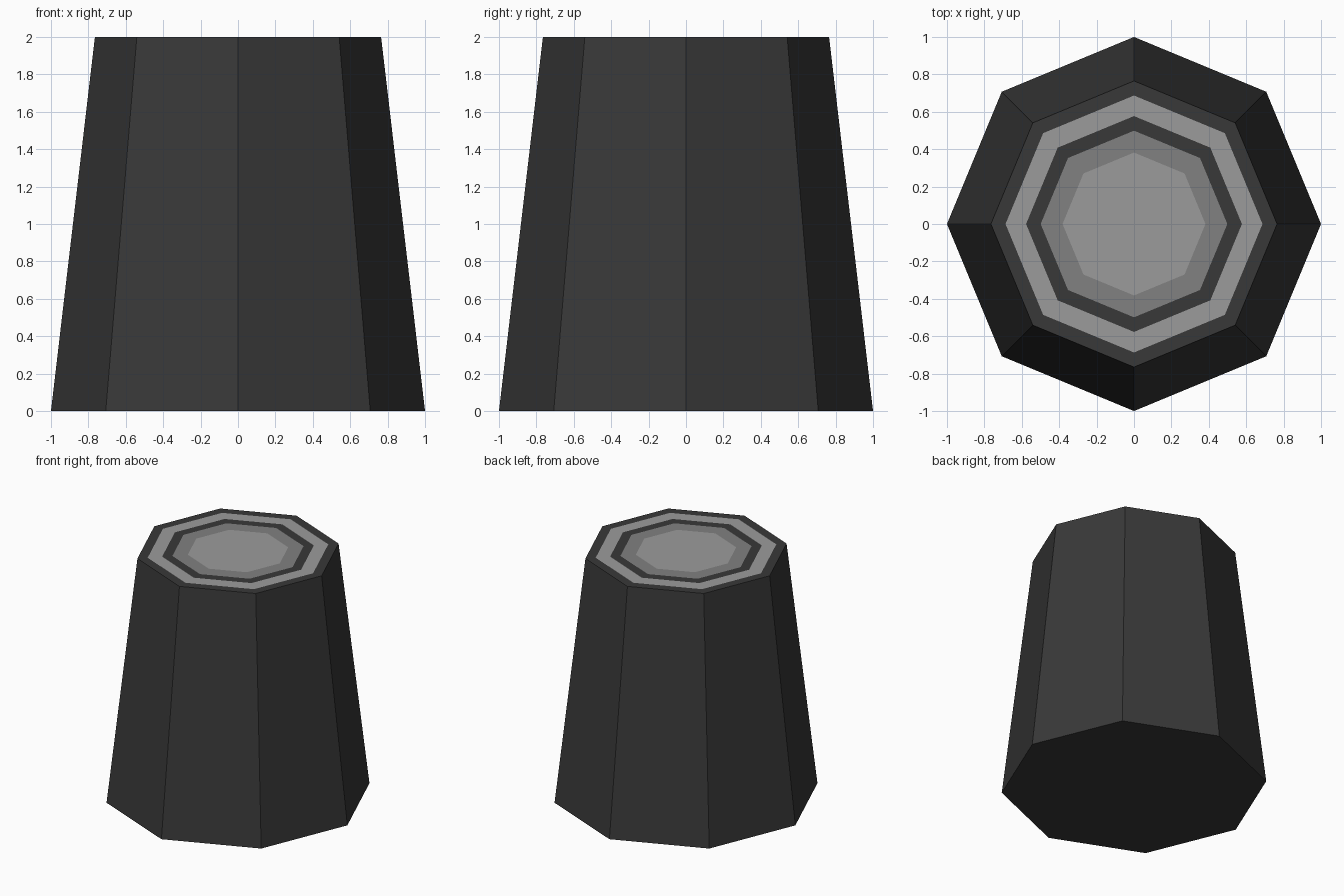
import bpy, bmesh
from math import cos, sin, pi

if "Cube" in bpy.data.objects:
    bpy.data.objects.remove(bpy.data.objects["Cube"])

SIDES = 8


def material(name, v):
    m = bpy.data.materials.new(name)
    m.diffuse_color = (v, v, v, 1)
    m.use_nodes = True
    m.node_tree.nodes["Principled BSDF"].inputs["Base Color"].default_value = m.diffuse_color
    return m


mesh = bpy.data.meshes.new("tapered_post")
for name, v in (("dark", 0.04), ("mid_grey", 0.22), ("light_grey", 0.33)):
    mesh.materials.append(material(name, v))

bm = bmesh.new()


def ring(r, z):
    return [bm.verts.new((r * cos(2 * pi * i / SIDES), r * sin(2 * pi * i / SIDES), z))
            for i in range(SIDES)]


# Bottom cap
prev = ring(1.0, 0)
bm.faces.new(prev[::-1])

# Tapered wall, then concentric flat bands on the top: (radius, material)
for r, mat in ((0.765, 0), (0.687, 0), (0.577, 2), (0.499, 0), (0.382, 1)):
    cur = ring(r, 2)
    for i in range(SIDES):
        j = (i + 1) % SIDES
        bm.faces.new((prev[i], prev[j], cur[j], cur[i])).material_index = mat
    prev = cur

# Centre of the top
bm.faces.new(prev).material_index = 2

bm.to_mesh(mesh)
bm.free()
bpy.context.collection.objects.link(bpy.data.objects.new("tapered_post", mesh))
